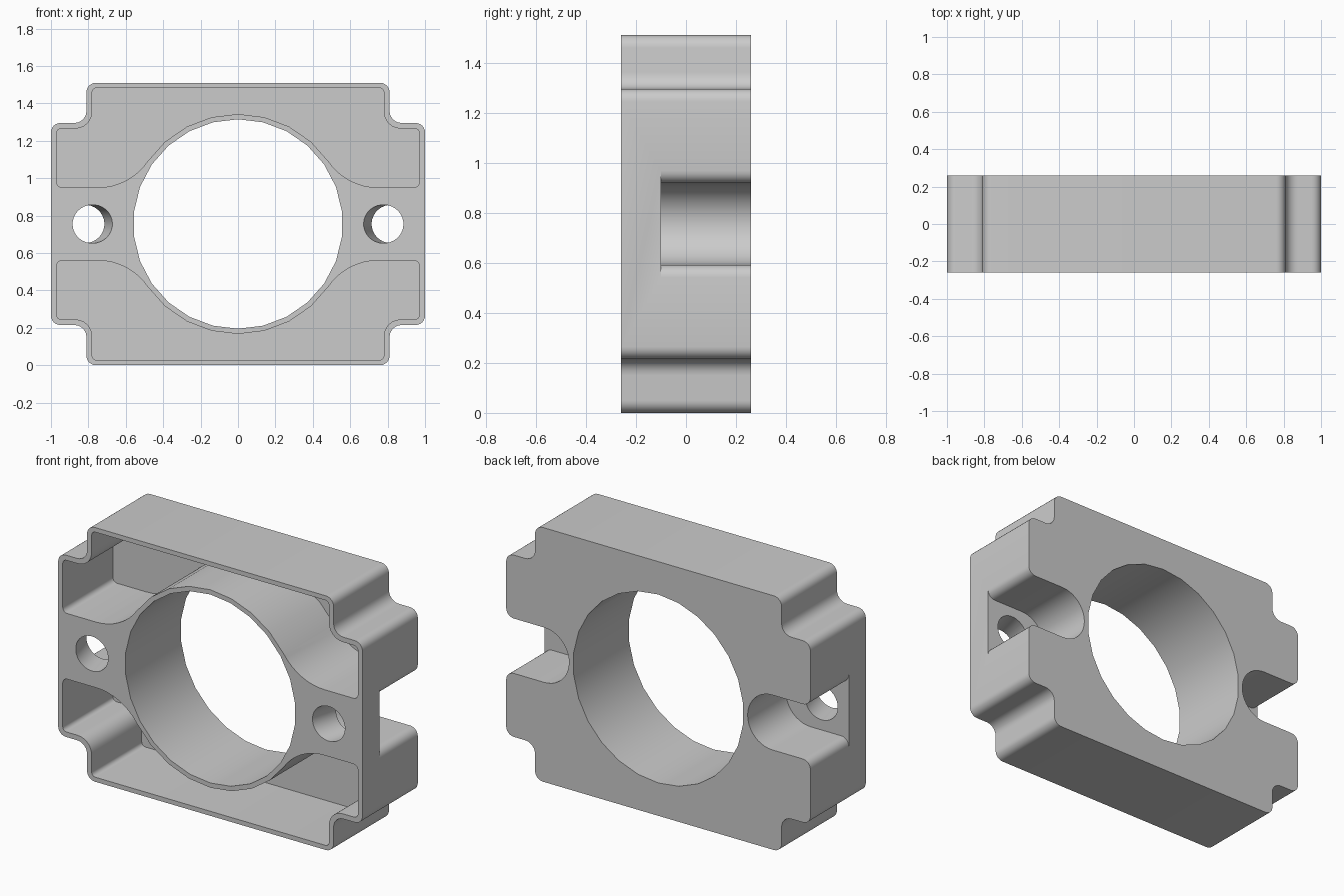
import bpy, bmesh
from math import sin, cos, pi, radians, atan2, tan
from mathutils import Vector, Matrix

if "Cube" in bpy.data.objects:
    bpy.data.objects.remove(bpy.data.objects["Cube"])

CZ = 0.755            # height of the bore axis
FRONT, BACK = -0.26, 0.26


def arc(cx, cz, r, a0, a1, n):
    return [(cx + r * cos(radians(a0 + (a1 - a0) * i / n)),
             cz + r * sin(radians(a0 + (a1 - a0) * i / n))) for i in range(n + 1)]


def fillet(prev, cur, nxt, r, n=6):
    """Points that round one right-angled corner."""
    p = Vector(cur)
    u = (Vector(prev) - p).normalized()
    v = (Vector(nxt) - p).normalized()
    c = p + (u + v) * r
    return [tuple(c - v * r * cos(t) - u * r * sin(t))
            for t in (pi / 2 * i / n for i in range(n + 1))]


def rounded(corners, first, last):
    """Round a chain of (x, z, r) corners lying between two end points."""
    pts = [first] + [c[:2] for c in corners] + [last]
    out = []
    for i, c in enumerate(corners):
        out += fillet(pts[i], c[:2], pts[i + 2], c[2])
    return out


def mirror_x(half):
    return half + [(-x, z) for x, z in reversed(half) if x > 1e-5]


def finish(name, bm):
    bmesh.ops.recalc_face_normals(bm, faces=bm.faces)
    me = bpy.data.meshes.new(name)
    bm.to_mesh(me)
    bm.free()
    ob = bpy.data.objects.new(name, me)
    bpy.context.collection.objects.link(ob)
    return ob


def prism(name, pts, y0, y1):
    bm = bmesh.new()
    face = bm.faces.new([bm.verts.new((x, y0, z)) for x, z in pts])
    ext = bmesh.ops.extrude_face_region(bm, geom=[face], use_keep_orig=True)
    verts = [g for g in ext["geom"] if isinstance(g, bmesh.types.BMVert)]
    bmesh.ops.translate(bm, verts=verts, vec=(0, y1 - y0, 0))
    return finish(name, bm)


def about_axis(pts, sx, sz):
    """Place points given relative to the bore axis, optionally flipped."""
    return [(sx * x, CZ + sz * z) for x, z in pts]


# Body outline: block with four rounded, notched corners
upper = rounded([(1.0, 0.54, 0.05), (0.81, 0.54, 0.065), (0.81, CZ, 0.05)],
                (1.0, 0), (0, CZ))
right = [(x, -z) for x, z in reversed(upper)] + upper
body = prism("bearing_block", about_axis(mirror_x(right), 1, 1), FRONT, BACK)

cutters = []

# Central bore: 26 sides with a vertex at the top
bore = arc(0, 0, 0.56, 90, 450, 26)[:-1]
cutters.append(prism("bore_cutter", about_axis(bore, 1, 1), -0.5, 0.5))

# Front pockets: follow the outer wall, the bore ring and the slot wall
ring, level, fx, fr = 0.588, 0.195, 0.75, 0.324
ang = math_ang = atan2(level + fr, fx) * 180 / pi
half = arc(0, 0, ring, 90, ang, 4)
half += arc(fx, level + fr, fr, 180 + ang, 270, 8)[1:]
half += rounded([(0.97, level, 0.03), (0.97, 0.51, 0.025),
                 (0.78, 0.51, 0.09), (0.78, 0.728, 0.025)],
                (fx, level), (0, 0.728))
for sz in (1, -1):
    cutters.append(prism("pocket_cutter", about_axis(mirror_x(half), 1, sz), -0.4, 0.21))

# Back slots: round inner end, flared mouth at the side
w = 0.163
mouth = arc(0.95, w + 0.05, 0.05, -90, 0, 6) + [(1.1, w + 0.05)]
slot = [(x, -z) for x, z in reversed(mouth)] + arc(0.75, 0, w, 270, 90, 20) + mouth
for sx in (1, -1):
    cutters.append(prism("slot_cutter", about_axis(slot, sx, 1), -0.10, 0.4))

# Screw holes, leaning outward towards the back
tilt = radians(15)
for sx in (1, -1):
    bm = bmesh.new()
    bmesh.ops.create_cone(bm, cap_ends=True, segments=32, radius1=0.103,
                          radius2=0.103, depth=0.44)
    axis = Vector((sx * sin(tilt), cos(tilt), 0))
    place = Matrix.Translation((sx * 0.778, FRONT, CZ))
    bm.transform(place @ Vector((0, 0, 1)).rotation_difference(axis).to_matrix().to_4x4())
    cutters.append(finish("hole_cutter", bm))

# Cut everything out of the block and drop the cutters
bpy.context.view_layer.objects.active = body
body.select_set(True)
for c in cutters:
    c.hide_render = True
    m = body.modifiers.new("cut", 'BOOLEAN')
    m.operation, m.solver, m.object = 'DIFFERENCE', 'EXACT', c
    bpy.ops.object.modifier_apply(modifier=m.name)
    bpy.data.objects.remove(c, do_unlink=True)

bpy.ops.object.shade_smooth_by_angle(angle=radians(30))
